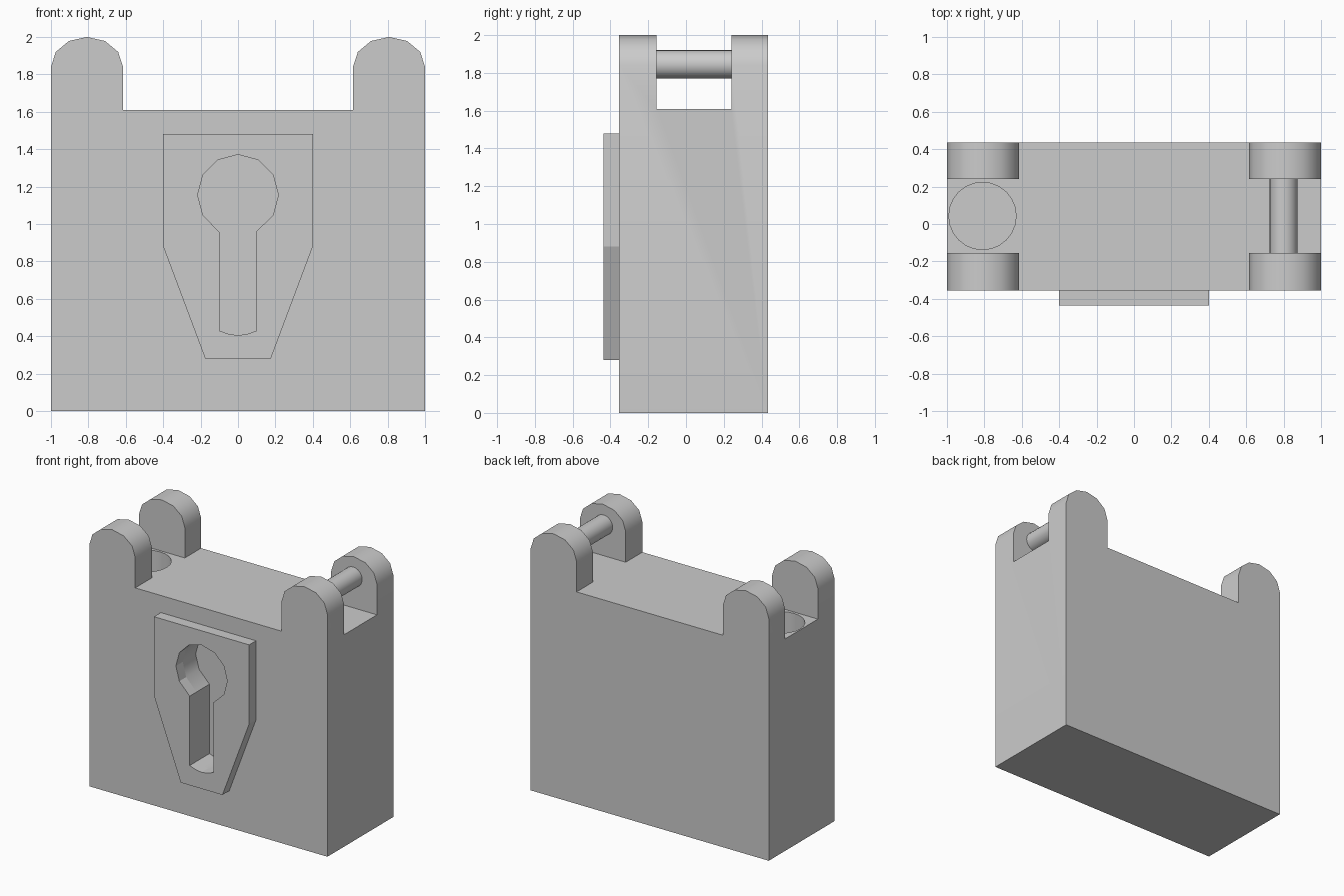
import bpy, bmesh
from math import sin, cos, pi, radians

if "Cube" in bpy.data.objects:
    bpy.data.objects.remove(bpy.data.objects["Cube"])

FRONT, BACK = -0.355, 0.435      # body depth
GAP0, GAP1 = -0.155, 0.24        # gap between front and rear lugs


def prism(name, profile, y0, y1):
    """Extrude an x-z outline from y0 to y1."""
    bm = bmesh.new()
    face = bm.faces.new([bm.verts.new((x, y0, z)) for x, z in profile])
    ext = bmesh.ops.extrude_face_region(bm, geom=[face])["geom"]
    bmesh.ops.translate(bm, vec=(0, y1 - y0, 0),
                        verts=[v for v in ext if isinstance(v, bmesh.types.BMVert)])
    bmesh.ops.recalc_face_normals(bm, faces=bm.faces)
    mesh = bpy.data.meshes.new(name)
    bm.to_mesh(mesh)
    bm.free()
    obj = bpy.data.objects.new(name, mesh)
    bpy.context.collection.objects.link(obj)
    return obj


def cylinder(name, r, depth, loc, rot=(0, 0, 0), sides=24):
    bpy.ops.mesh.primitive_cylinder_add(vertices=sides, radius=r, depth=depth,
                                        location=loc, rotation=rot)
    obj = bpy.context.object
    obj.name = name
    return obj


def select(obj):
    bpy.ops.object.select_all(action='DESELECT')
    obj.select_set(True)
    bpy.context.view_layer.objects.active = obj


def cut(obj, *cutters):
    select(obj)
    for c in cutters:
        mod = obj.modifiers.new("cut", 'BOOLEAN')
        mod.operation, mod.solver, mod.object = 'DIFFERENCE', 'EXACT', c
        bpy.ops.object.modifier_apply(modifier=mod.name)


def smooth(obj, degrees=40):
    select(obj)
    bpy.ops.object.shade_smooth_by_angle(angle=radians(degrees))


# body outline with rounded lugs at both ends
lug = [(0.8075 + 0.1925 * cos(i * pi / 6), 1.84 + 0.16 * sin(i * pi / 6)) for i in range(7)]
right = [(1, 0)] + lug + [(0.615, 1.61)]
body = prism("lock_body", right + [(-x, z) for x, z in reversed(right)], FRONT, BACK)

# cutters: lug gap, shackle socket, keyhole
gap = prism("gap_cutter", [(-1.2, 1.61), (1.2, 1.61), (1.2, 2.2), (-1.2, 2.2)], GAP0, GAP1)
socket = cylinder("socket_cutter", 0.18, 0.6, (-0.81, 0.043, 1.61))
bow = [(0.216 * sin(a * pi / 6), 1.155 + 0.216 * cos(a * pi / 6)) for a in range(-4, 5)]
keyhole = prism("keyhole_cutter",
                bow + [(0.095, 0.957), (0.1, 0.43), (0.05, 0.412), (0, 0.405),
                       (-0.05, 0.412), (-0.1, 0.43), (-0.1, 0.957)], -0.6, -0.2)

# keyhole plate
plate = prism("keyhole_plate", [(-0.4, 1.48), (0.4, 1.48), (0.4, 0.88),
                                (0.175, 0.28), (-0.175, 0.28), (-0.4, 0.88)], -0.437, FRONT)

cut(body, gap, socket, keyhole)
cut(plate, keyhole)
for c in (gap, socket, keyhole):
    bpy.data.objects.remove(c)

# hinge pin between the right lugs
pin = cylinder("hinge_pin", 0.075, GAP1 - GAP0, (0.8, (GAP0 + GAP1) / 2, 1.845), (pi / 2, 0, 0))

smooth(body)
smooth(pin)
smooth(plate, 15)
